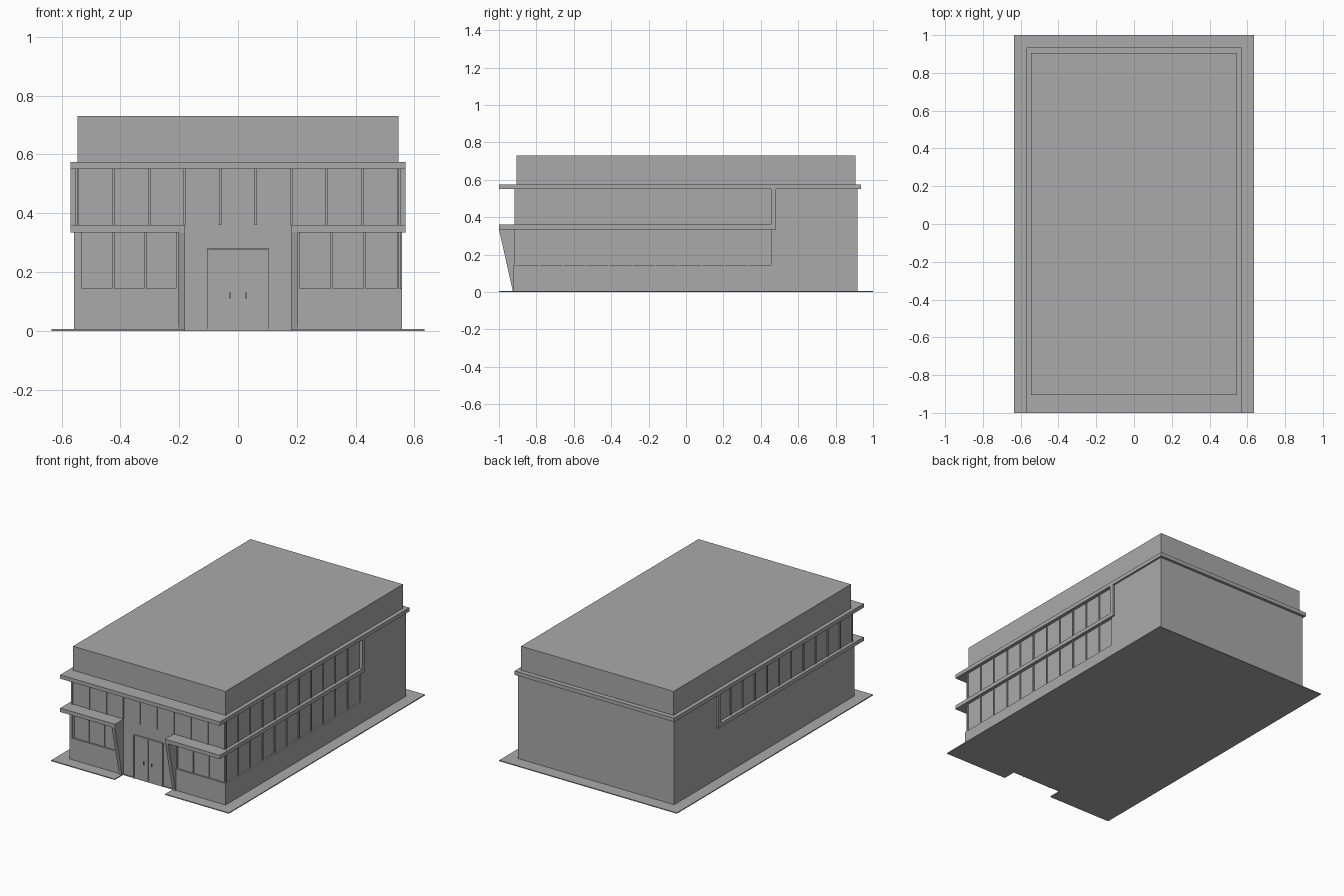
import bpy, bmesh
from mathutils import Vector

if "Cube" in bpy.data.objects:
    bpy.data.objects.remove(bpy.data.objects["Cube"], do_unlink=True)

grey = bpy.data.materials.new("plain grey")
grey.use_nodes = True
grey.diffuse_color = (0.4, 0.4, 0.4, 1)
grey.node_tree.nodes["Principled BSDF"].inputs["Base Color"].default_value = (0.4, 0.4, 0.4, 1)


def finish(name, bm):
    bmesh.ops.recalc_face_normals(bm, faces=bm.faces)
    mesh = bpy.data.meshes.new(name)
    bm.to_mesh(mesh)
    bm.free()
    mesh.materials.append(grey)
    obj = bpy.data.objects.new(name, mesh)
    bpy.context.collection.objects.link(obj)
    return obj


def add_box(bm, xs, ys, zs):
    verts = bmesh.ops.create_cube(bm, size=1)["verts"]
    for v in verts:
        v.co = Vector([(r[0] + r[1]) / 2 + c * (r[1] - r[0])
                       for r, c in zip((xs, ys, zs), v.co)])


def boxes(name, *specs):
    bm = bmesh.new()
    for spec in specs:
        add_box(bm, *spec)
    return finish(name, bm)


def prism(name, points, axis, start, depth):
    """Extrude a flat outline along x or z."""
    bm = bmesh.new()
    place = (lambda a, b: (start, a, b)) if axis == "x" else (lambda a, b: (a, b, start))
    face = bm.faces.new([bm.verts.new(place(a, b)) for a, b in points])
    out = bmesh.ops.extrude_face_region(bm, geom=[face])["geom"]
    move = (depth, 0, 0) if axis == "x" else (0, 0, depth)
    bmesh.ops.translate(bm, vec=move, verts=[g for g in out if isinstance(g, bmesh.types.BMVert)])
    return finish(name, bm)


def steps(a, b, n):
    return [a + (b - a) * i / n for i in range(n + 1)]


def mirrored(x0, x1, side):
    return tuple(sorted((x0 * side, x1 * side)))


GLASS_X, WALL_X, LEDGE_X = 0.548, 0.558, 0.57
GLASS_Y, WALL_Y = -0.912, -0.923
SILL, LEDGE, LEDGE_TOP, EAVE, EAVE_TOP = 0.145, 0.335, 0.36, 0.55, 0.575
BAY_END, FIN_END = 0.455, 0.48
BAR = 0.004

# Paving with a notch at the entrance
prism("paving", [(-0.635, -1), (-0.18, -1), (-0.18, -0.915), (0.18, -0.915),
                 (0.18, -1), (0.635, -1), (0.635, 1), (-0.635, 1)], "z", 0, 0.006)

# Glazed core, rear walls, roof
boxes("glazed_core", ((-GLASS_X, GLASS_X), (GLASS_Y, 0.9), (0, 0.56)))
boxes("rear_walls", ((-WALL_X, WALL_X), (BAY_END, 0.917), (0, 0.56)))
boxes("eave_slab", ((-LEDGE_X, LEDGE_X), (-1, 0.935), (EAVE, EAVE_TOP)))
boxes("roof_block", ((-0.545, 0.545), (-0.905, 0.905), (EAVE_TOP, 0.73)))

# Closed wall below the upper windows, on one side only
boxes("solid_side_wall", ((-WALL_X, -0.538), (WALL_Y, BAY_END), (SILL, LEDGE)))

for side, label in ((1, "left"), (-1, "right")):
    # Low walls under the windows
    boxes(label + "_sill_wall", (mirrored(0.18, WALL_X, side), (WALL_Y, BAY_END), (0, SILL)))
    # Ledge wrapping the corner, with its upright end
    boxes(label + "_ledge",
          (mirrored(0.18, LEDGE_X, side), (-1, -0.9), (LEDGE, LEDGE_TOP)),
          (mirrored(0.5, LEDGE_X, side), (-0.9, FIN_END), (LEDGE, LEDGE_TOP)),
          (mirrored(0.5, LEDGE_X, side), (BAY_END, FIN_END), (LEDGE_TOP, EAVE)))
    # Tapered fin beside the entrance
    prism(label + "_entrance_fin", [(-1, LEDGE), (-0.925, 0), (-0.9, 0), (-0.9, LEDGE)],
          "x", 0.18 * side, 0.022 * side)
    # Side window bars
    bars = []
    low = SILL if side == 1 else LEDGE_TOP
    for y in steps(GLASS_Y + BAR, BAY_END, 11)[:-1]:
        bars.append((mirrored(0.54, GLASS_X + 0.006, side), (y - BAR, y + BAR), (low, EAVE)))
    boxes(label + "_side_window_bars", *bars)
    # Lower front window bars
    end = 0.544 if side == 1 else 0.534
    boxes(label + "_front_window_bars", *[
        ((x * side - BAR, x * side + BAR), (GLASS_Y - 0.006, -0.9), (SILL, LEDGE))
        for x in steps(0.206, end, 3)])
    # Door leaf and handle
    boxes(label + "_door_leaf", (mirrored(0.002, 0.098, side), (GLASS_Y - 0.004, -0.9), (0, 0.274)))
    boxes(label + "_door_handle",
          (mirrored(0.026, 0.031, side), (GLASS_Y - 0.014, GLASS_Y - 0.009), (0.11, 0.13)),
          (mirrored(0.026, 0.031, side), (GLASS_Y - 0.009, -0.9), (0.112, 0.116)),
          (mirrored(0.026, 0.031, side), (GLASS_Y - 0.009, -0.9), (0.124, 0.128)))

# Upper front window bars
boxes("upper_front_window_bars", *[
    ((x - BAR, x + BAR), (GLASS_Y - 0.006, -0.9), (LEDGE_TOP, EAVE))
    for x in steps(-GLASS_X + BAR, GLASS_X - BAR, 9)])

# Door frame
boxes("door_frame",
      ((-0.105, -0.099), (GLASS_Y - 0.007, -0.9), (0, 0.282)),
      ((0.099, 0.105), (GLASS_Y - 0.007, -0.9), (0, 0.282)),
      ((-0.099, 0.099), (GLASS_Y - 0.007, -0.9), (0.275, 0.282)))
